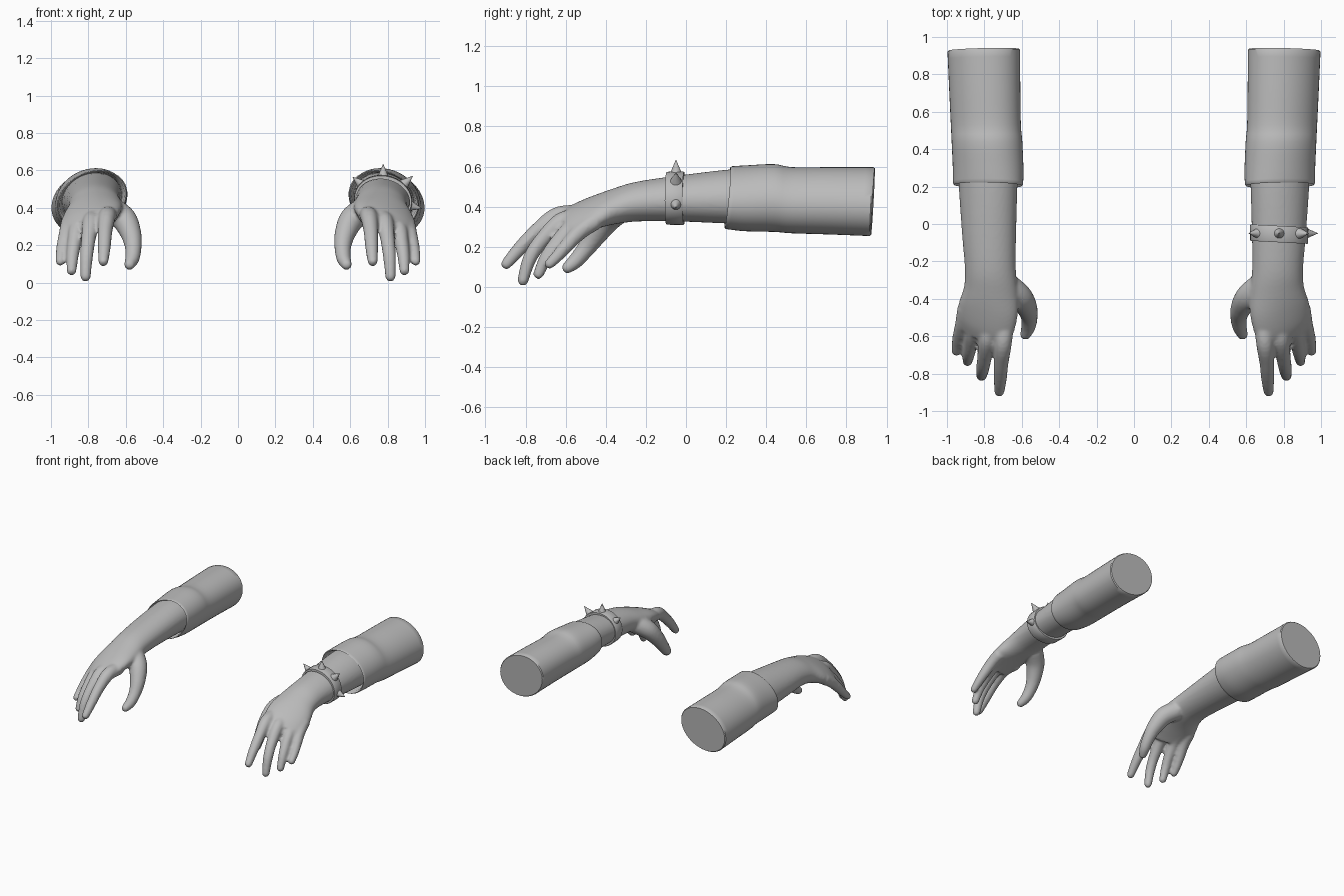
import bpy, bmesh, math
from mathutils import Vector, Matrix

if "Cube" in bpy.data.objects:
    bpy.data.objects.remove(bpy.data.objects["Cube"])

grey = bpy.data.materials.new("plain grey")
grey.diffuse_color = (0.5, 0.5, 0.5, 1)
grey.use_nodes = True
grey.node_tree.nodes["Principled BSDF"].inputs["Base Color"].default_value = grey.diffuse_color


def spline(keys, steps):
    """Catmull-Rom through tuples of parameters."""
    keys = [Vector(k) for k in keys]
    out = []
    for i in range(len(keys) - 1):
        a, b = keys[max(i - 1, 0)], keys[i]
        c, d = keys[i + 1], keys[min(i + 2, len(keys) - 1)]
        for s in range(steps):
            t = s / steps
            out.append(0.5 * (2 * b + (c - a) * t + (2 * a - 5 * b + 4 * c - d) * t * t
                              + (3 * b - a - 3 * c + d) * t ** 3))
    return out + [keys[-1]]


def loft(bm, rings, n, closed=False):
    """Skin rings of (centre, rotation, half width, half height)."""
    loops = []
    for c, rot, rx, rz in rings:
        loops.append([bm.verts.new(Vector(c) + rot @ Vector((
            rx * math.cos(2 * math.pi * i / n), 0, rz * math.sin(2 * math.pi * i / n))))
            for i in range(n)])
    pairs = list(zip(loops, loops[1:]))
    if closed:
        pairs.append((loops[-1], loops[0]))
    else:
        bm.faces.new(loops[0])
        bm.faces.new(loops[-1])
    for a, b in pairs:
        for i in range(n):
            j = (i + 1) % n
            bm.faces.new((a[i], a[j], b[j], b[i]))


def turned(p):
    """Section (x, y, z, rx, rz, pitch, roll, yaw) to a ring."""
    pitch, roll, yaw = (math.radians(v) for v in p[5:8])
    rot = (Matrix.Rotation(yaw, 3, 'Z') @ Matrix.Rotation(pitch, 3, 'X')
           @ Matrix.Rotation(roll, 3, 'Y'))
    return p[0:3], rot, p[3], p[4]


def finger(bm, keys):
    """Tapered tube with a rounded tip."""
    pts = spline(keys, 5)
    rings = []
    for i, p in enumerate(pts):
        a, b = pts[max(i - 1, 0)], pts[min(i + 1, len(pts) - 1)]
        d = Vector(b[:3]) - Vector(a[:3])
        rot = d.to_track_quat('-Y', 'Z').to_matrix()
        rings.append((Vector(p[:3]), rot, p[3], p[3]))
    tip, rot, r, _ = rings[-1]
    d.normalize()
    for deg in (25, 50, 70, 85):
        t = math.radians(deg)
        rings.append((tip + d * r * math.sin(t), rot, r * math.cos(t), r * math.cos(t)))
    loft(bm, rings, 16)


def finish(bm, name, side, smooth=True):
    for v in bm.verts:
        v.co.x *= side
    bmesh.ops.recalc_face_normals(bm, faces=bm.faces)
    me = bpy.data.meshes.new(name)
    bm.to_mesh(me)
    bm.free()
    me.materials.append(grey)
    ob = bpy.data.objects.new(name, me)
    bpy.context.collection.objects.link(ob)
    if smooth:
        bpy.ops.object.select_all(action='DESELECT')
        ob.select_set(True)
        bpy.context.view_layer.objects.active = ob
        bpy.ops.object.shade_smooth_by_angle(angle=math.radians(40))
    return ob


# x, y, z, half width, half height, pitch, roll, yaw
ARM = [
    (.78, .32, .450, .165, .135, 0, 20, 0),
    (.78, .20, .450, .160, .130, 0, 20, 0),
    (.775, -.05, .440, .146, .112, 0, 12, 0),
    (.768, -.24, .425, .137, .098, 5, 8, 0),
    (.765, -.35, .402, .146, .086, 14, 8, 3),
    (.778, -.45, .372, .163, .073, 24, 12, 8),
    (.795, -.54, .335, .160, .060, 34, 14, 13),
    (.810, -.60, .300, .140, .045, 40, 15, 15),
]
# x, y, z, radius from knuckle to tip
FINGERS = [
    [(.69, -.52, .36, .050), (.70, -.64, .352, .047), (.71, -.74, .28, .040),
     (.715, -.83, .19, .035), (.72, -.895, .115, .028)],
    [(.77, -.52, .34, .050), (.785, -.62, .325, .047), (.80, -.72, .23, .039),
     (.81, -.78, .14, .035), (.815, -.813, .033, .028)],
    [(.84, -.48, .33, .048), (.86, -.57, .29, .045), (.875, -.65, .21, .038),
     (.885, -.70, .14, .033), (.89, -.735, .065, .027)],
    [(.90, -.45, .33, .045), (.915, -.53, .275, .041), (.935, -.60, .20, .035),
     (.945, -.645, .15, .030), (.95, -.68, .115, .026)],
    [(.68, -.33, .39, .070), (.61, -.39, .34, .068), (.572, -.45, .26, .056),
     (.56, -.50, .19, .045), (.565, -.55, .13, .039), (.58, -.59, .097, .030)],
]
# sleeve outside, from cuff to open end
SLEEVE = [
    (.780, .215, .445, .195, .148, -6, 25, 2),
    (.780, .30, .442, .195, .157, -3, 25, 0),
    (.786, .44, .443, .194, .163, 0, 25, 0),
    (.792, .53, .432, .193, .158, 0, 25, 0),
    (.798, .72, .429, .196, .161, 0, 25, 0),
    (.803, .925, .425, .200, .165, -3, 25, -1),
]

for side, label in ((1, "right"), (-1, "left")):
    # forearm, palm and fingers fused into one skin
    bm = bmesh.new()
    loft(bm, [turned(p) for p in spline(ARM, 5)], 40)
    for keys in FINGERS:
        finger(bm, keys)
    hand = finish(bm, label + "_hand_and_forearm", side, False)
    rm = hand.modifiers.new("fuse", 'REMESH')
    rm.mode = 'VOXEL'
    rm.voxel_size = 0.01
    rm.use_smooth_shade = True
    sm = hand.modifiers.new("soften", 'SMOOTH')
    sm.factor = 0.5
    sm.iterations = 5

    # sleeve with a turned-in cuff
    bm = bmesh.new()
    outer = spline(SLEEVE, 4)
    rings = []
    for y, k in ((.33, .84), (.222, .92)):
        p = list(outer[0])
        p[1], p[3], p[4] = y, p[3] * k, p[4] * k
        rings.append(turned(p))
    lip = list(outer[0])
    lip[1], lip[3], lip[4] = .207, lip[3] * .97, lip[4] * .97
    rings.append(turned(lip))
    rings += [turned(p) for p in outer]
    end = list(outer[-1])
    end[1], end[3], end[4] = .932, end[3] * .97, end[4] * .97
    rings.append(turned(end))
    loft(bm, rings, 48)
    finish(bm, label + "_sleeve", side)

# bracelet band on one wrist
bm = bmesh.new()
band = [(-.098, .143, .110), (-.098, .153, .128), (-.092, .156, .131),
        (-.016, .157, .133), (-.010, .154, .130), (-.010, .143, .110)]
loft(bm, [turned((.776, y, .442, rx, rz, 0, 12, -3)) for y, rx, rz in band], 40, True)
finish(bm, "bracelet_band", 1)

# cone spikes around the band
for i, deg in enumerate((140, 90, 42, -14)):
    a = math.radians(deg)
    d = Vector((math.cos(a), 0, math.sin(a)))
    base = Vector((.776 + .150 * d.x, -.05, .442 + .128 * d.z))
    bm = bmesh.new()
    bmesh.ops.create_cone(
        bm, cap_ends=True, segments=16, radius1=.031, radius2=0.001, depth=.07,
        matrix=Matrix.Translation(base + d * .028) @ d.to_track_quat('Z', 'Y').to_matrix().to_4x4())
    finish(bm, "bracelet_spike_%d" % (i + 1), 1)
